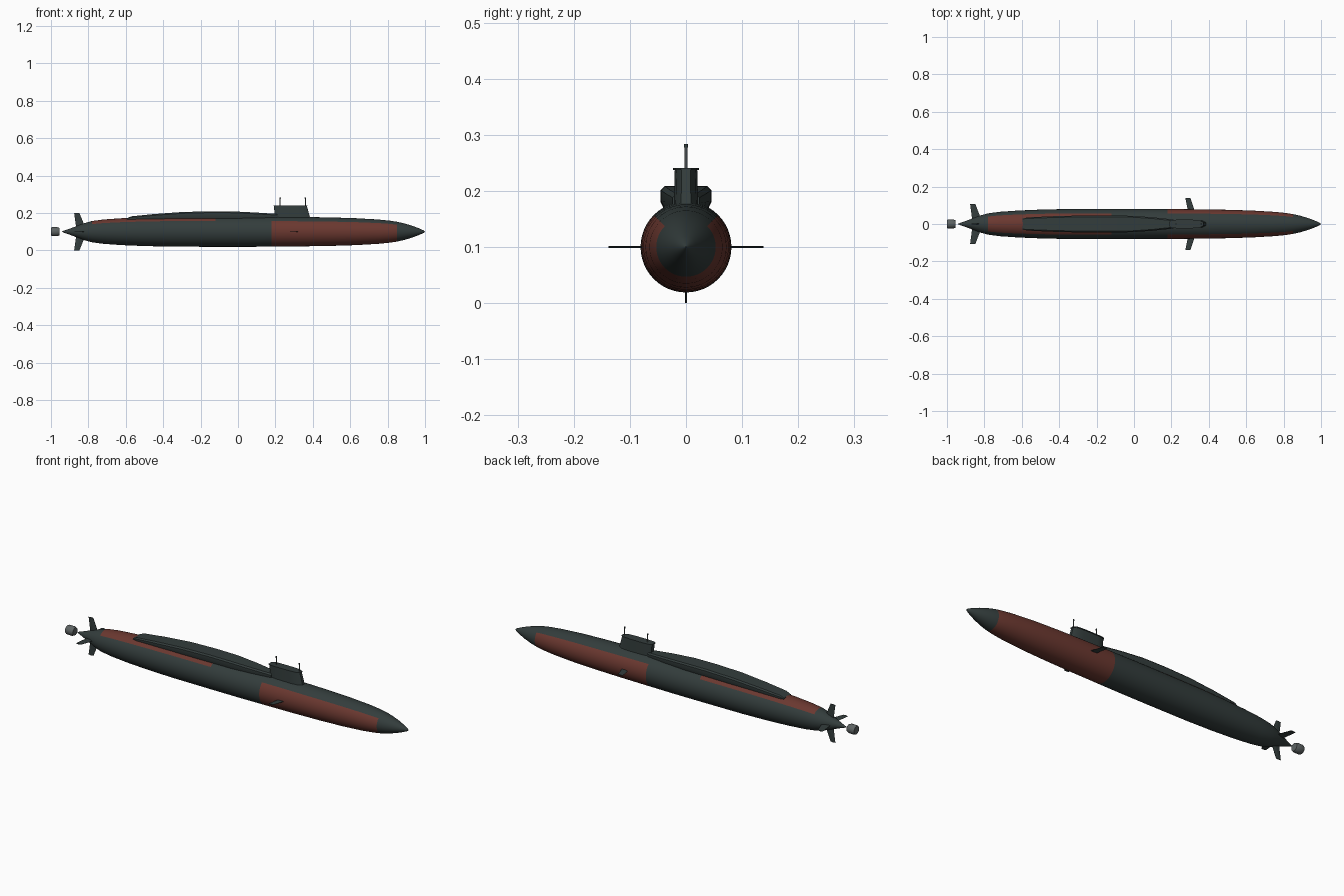
import bpy, bmesh, math

if "Cube" in bpy.data.objects:
    bpy.data.objects.remove(bpy.data.objects["Cube"])

def material(name, rgb):
    m = bpy.data.materials.new(name)
    m.diffuse_color = (*rgb, 1)
    m.use_nodes = True
    m.node_tree.nodes["Principled BSDF"].inputs["Base Color"].default_value = m.diffuse_color
    return m

DARK = material("dark_green_grey", (0.033, 0.046, 0.045))
RED = material("brick_red", (0.145, 0.039, 0.029))
GREY = material("mid_grey", (0.11, 0.125, 0.125))

def loft(name, rings, mats, smooth=30, rule=None):
    """Skin a list of equally sized point rings and cap both ends."""
    bm = bmesh.new()
    vs = [[bm.verts.new(p) for p in r] for r in rings]
    n = len(rings[0])
    for a, b in zip(vs, vs[1:]):
        for i in range(n):
            j = (i + 1) % n
            bm.faces.new((a[i], a[j], b[j], b[i]))
    bm.faces.new(vs[0])
    bm.faces.new(vs[-1])
    bmesh.ops.recalc_face_normals(bm, faces=bm.faces)
    if rule:
        for f in bm.faces:
            f.material_index = rule(f.calc_center_median())
    me = bpy.data.meshes.new(name)
    bm.to_mesh(me)
    bm.free()
    ob = bpy.data.objects.new(name, me)
    bpy.context.collection.objects.link(ob)
    for m in mats:
        me.materials.append(m)
    bpy.ops.object.select_all(action='DESELECT')
    ob.select_set(True)
    bpy.context.view_layer.objects.active = ob
    if smooth:
        bpy.ops.object.shade_smooth_by_angle(angle=math.radians(smooth))
    return ob

AXIS = 0.10

def circle_x(x, r, n=48):
    return [(x, r * math.cos(2 * math.pi * i / n), AXIS + r * math.sin(2 * math.pi * i / n))
            for i in range(n)]

# Hull: red upper stern panel and red lower bow panel, split at 45 degrees
def hull_paint(c):
    upper = c.z - AXIS > abs(c.y)
    if -0.78 < c.x < -0.12 and upper:
        return 1
    if 0.18 < c.x < 0.85 and not upper:
        return 1
    return 0

profile = [(-0.94, .002), (-0.90, .016), (-0.86, .031), (-0.82, .046), (-0.78, .057),
           (-0.72, .065), (-0.62, .072), (-0.50, .077), (-0.36, .080), (-0.12, .081),
           (0.05, .081), (0.18, .080), (0.35, .0785), (0.50, .076), (0.63, .072),
           (0.75, .065), (0.81, .059), (0.85, .053), (0.89, .044), (0.93, .032),
           (0.965, .019), (0.99, .008), (1.0, .001)]
loft("hull", [circle_x(x, r) for x, r in profile], [DARK, RED], 40, hull_paint)

# Raised deck casing behind the sail: x, half width, top, lower edge
def casing(x, w, top, low):
    c = min(0.007, (top - low) * 0.4)
    half = [(w * 0.8, low - 0.018), (w, low), (w, top - c), (w - c, top)]
    return [(x, y, z) for y, z in half] + [(x, -y, z) for y, z in reversed(half)]

loft("deck_casing", [casing(*s) for s in (
    (-0.595, .030, .172, .165), (-0.57, .035, .182, .168), (-0.45, .041, .194, .175),
    (-0.30, .045, .205, .179), (-0.15, .045, .209, .181), (-0.02, .044, .208, .181),
    (0.10, .036, .202, .180), (0.21, .024, .195, .178))], [DARK], 30)

# Sail with slim rounded ends and a thin cap
def sail_ring(z, x0, x1, w):
    half = [(x0, w * .55), (x0 + .012, w * .9), (x0 + .04, w), (x1 - .06, w),
            (x1 - .02, w * .85), (x1, w * .4)]
    return [(x, y, z) for x, y in half] + [(x, -y, z) for x, y in reversed(half)]

loft("sail", [sail_ring(.165, .198, .388, .022), sail_ring(.238, .192, .368, .020)], [DARK], 30)
loft("sail_cap", [sail_ring(.237, .189, .371, .023), sail_ring(.241, .189, .371, .023)], [DARK], 30)

# Masts with small heads
def post(name, x, z0, z1, r, mat):
    ring = lambda z: [(x + r * math.cos(a * math.pi / 6), r * math.sin(a * math.pi / 6), z)
                      for a in range(12)]
    loft(name, [ring(z0), ring(z1)], [mat], 40)

for name, x in (("aft_mast", .225), ("fore_mast", .360)):
    post(name, x, .238, .278, .0024, GREY)
    post(name + "_head", x, .277, .284, .0038, DARK)

# Swept fins: root and tip sections, placed at an angle around the hull axis
def fin(name, angle, root, tip, t=.0022):
    rings = []
    for r, x0, x1 in (root, tip):
        m = (x0 + x1) / 2
        sec = [(x0, 0), (m, t), (x1, t * .4), (x1, -t * .4), (m, -t)]
        ca, sa = math.cos(angle), math.sin(angle)
        rings.append([(x, r * ca - s * sa, AXIS + r * sa + s * ca) for x, s in sec])
    loft(name, rings, [DARK], 0)

for i, name in enumerate(("left_tail_plane", "upper_rudder", "right_tail_plane", "lower_rudder")):
    reach = .106 if i % 2 == 0 else .100
    fin(name, i * math.pi / 2, (.02, -.865, -.815), (reach, -.876, -.848))
for name, a in (("left_bow_plane", 0), ("right_bow_plane", math.pi)):
    fin(name, a, (.07, .288, .325), (.138, .275, .302))

# Pump propulsor at the stern
loft("propulsor", [circle_x(x, r, 24) for x, r in (
    (-1.0, .021), (-.994, .024), (-.966, .024), (-.955, .020))], [GREY], 30)
